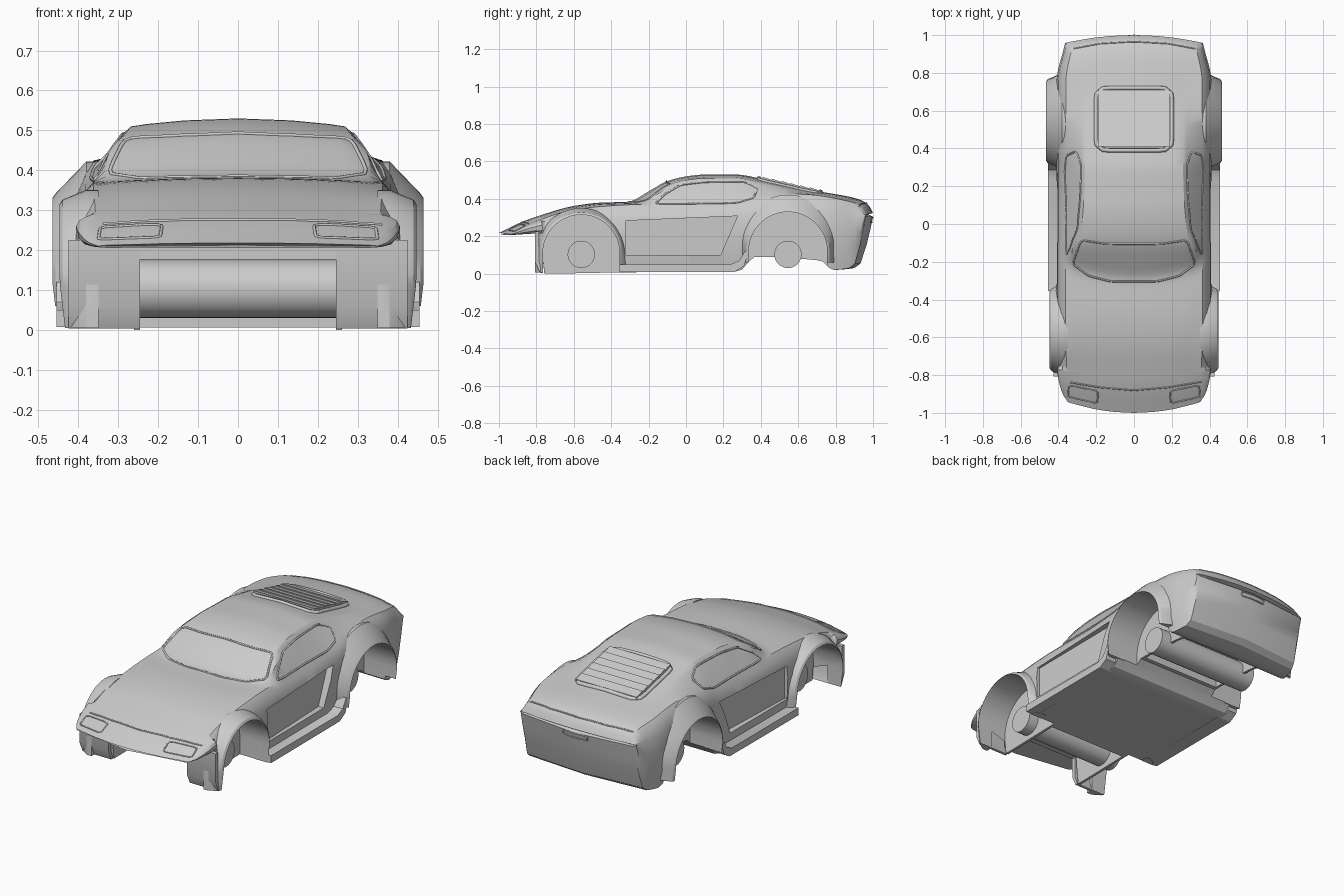
import bpy, bmesh, math
from mathutils import Vector
from mathutils.bvhtree import BVHTree

cube = bpy.data.objects.get("Cube")
if cube:
    bpy.data.objects.remove(cube, do_unlink=True)

grey = bpy.data.materials.new("body grey")
grey.use_nodes = True
grey.diffuse_color = (0.6, 0.6, 0.6, 1)
grey.node_tree.nodes["Principled BSDF"].inputs["Base Color"].default_value = (0.6, 0.6, 0.6, 1)


def add_object(name, data):
    obj = bpy.data.objects.new(name, data)
    data.materials.append(grey)
    bpy.context.scene.collection.objects.link(obj)
    return obj


def skin(name, rings, fan_caps=False):
    """Closed solid through a row of equal closed rings."""
    bm = bmesh.new()
    rows = [[bm.verts.new(p) for p in ring] for ring in rings]
    n = len(rows[0])
    for a, b in zip(rows, rows[1:]):
        for i in range(n):
            j = (i + 1) % n
            bm.faces.new((a[i], a[j], b[j], b[i]))
    for row in (rows[0][::-1], rows[-1]):
        if fan_caps:
            hub = bm.verts.new(sum((v.co for v in row), Vector()) / n)
            for i in range(n):
                bm.faces.new((row[i], row[(i + 1) % n], hub))
        else:
            bm.faces.new(row)
    bmesh.ops.recalc_face_normals(bm, faces=bm.faces[:])
    mesh = bpy.data.meshes.new(name)
    bm.to_mesh(mesh)
    bm.free()
    return add_object(name, mesh)


def prism(name, outline, inner, outer):
    """Side outline of (y, z) pushed across x; inner may vary along y."""
    start = inner if callable(inner) else lambda y: inner
    return skin(name, [[(start(y), y, z) for y, z in outline],
                       [(outer, y, z) for y, z in outline]])


def ease(keys, y):
    """Monotone smooth curve through the keys."""
    xs, vs = zip(*keys)
    y = min(max(y, xs[0]), xs[-1])
    d = [(vs[i + 1] - vs[i]) / (xs[i + 1] - xs[i]) for i in range(len(xs) - 1)]
    m = [d[0]] + [2 * a * b / (a + b) if a * b > 0 else 0 for a, b in zip(d, d[1:])] + [d[-1]]
    i = max(k for k in range(len(d)) if xs[k] <= y)
    h = xs[i + 1] - xs[i]
    t = (y - xs[i]) / h
    return (vs[i] * (1 + 2 * t) * (1 - t) ** 2 + vs[i + 1] * t * t * (3 - 2 * t)
            + h * m[i] * t * (1 - t) ** 2 + h * m[i + 1] * t * t * (t - 1))


# Body guide curves along the length
CROWN = [(-1, .218), (-.87, .28), (-.8, .305), (-.6, .362), (-.45, .38), (-.31, .384),
         (-.2, .44), (-.1, .495), (0, .52), (.1, .53), (.27, .53), (.4, .508),
         (.7, .442), (.9, .405), (.97, .375), (1, .325)]
DROP = [(-1, .002), (-.8, .014), (-.3, .008), (-.1, .02), (.6, .02), (1, .004)]
RAIL = [(-1, .2), (-.87, .27), (-.4, .3), (-.2, .31), (0, .275), (.3, .26), (.8, .26), (1, .22)]
BELT = [(-1, .213), (-.87, .262), (-.6, .342), (-.3, .37), (0, .37), (.25, .385),
        (.4, .41), (.6, .425), (.9, .385), (.97, .36), (1, .317)]
WIDTH = [(-1, .35), (-.95, .38), (-.8, .405), (-.4, .412), (.3, .41), (.75, .41), (1, .365)]
BASE = [(-1, .206), (-.79, .215), (-.77, 0), (-.3, .008), (.28, .012), (.37, .09),
        (.72, .07), (.79, .02), (.9, .03), (.93, .05), (.97, .17), (1, .305)]
BOW = [(-1, .075), (-.8, .02), (-.55, 0), (-.31, .08), (-.1, .02), (.1, 0), (.7, 0), (1, -.05)]


def body_ring(s):
    crown, drop, rail, belt, w, base, bow = (
        ease(k, s) for k in (CROWN, DROP, RAIL, BELT, WIDTH, BASE, BOW))
    up = lambda f: base + f * (belt - base)
    half = [(rail * .5, crown - drop * .25), (rail * .85, crown - drop * .7),
            (rail, crown - drop), (rail + .02, crown - drop - .12 * (crown - belt)),
            (w * .88, belt), (w * .935, up(.93)), (w * .98, up(.8)), (w, up(.6)),
            (w * .99, up(.25)), (w * .95, base)]
    loop = [(0, crown)] + half + [(0, base)] + [(-x, z) for x, z in reversed(half)]
    return [(x, s + bow * (x / .4) ** 2, z) for x, z in loop]


stations = sorted({-1 + i / 30 for i in range(61)} | {-.79, -.78, .985})
body = skin("body_shell", [body_ring(s) for s in stations], fan_caps=True)


# Wheel openings, as paths of (y, z) and outward direction
def arch(cy, cz, r, foot):
    path = [(cy - r, foot, -1, 0)]
    for i in range(25):
        a = math.pi * (1 - i / 24)
        c, s = math.cos(a), math.sin(a)
        path.append((cy + r * c, cz + r * s, c, s))
    return path + [(cy + r, foot, 1, 0)]


FRONT, REAR = (-.56, .11, .205), (.545, .12, .21)
cutters = []
door = [(-.32, .283), (.275, .308), (.185, .1), (-.32, .1)]
for side in (1, -1):
    for wheel in (FRONT, REAR):
        well = [(y, z) for y, z, _, _ in arch(*wheel, -.1)]
        cutters.append(prism("well_cutter", well, side * .26, side * .6))
    cutters.append(prism("door_cutter", door, lambda y: side * (.392 - .04 * (y + .3)), side * .6))

# Open channels under the nose and the tail, for the axles
for y0, y1 in ((-.9, -.39), (.39, .72)):
    channel = [(y0, -.1), (y0, .176), (y1, .176), (y1, -.1)]
    cutters.append(prism("channel_cutter", channel, -.245, .245))

# Cut the openings one at a time, keeping only the finished shell
bpy.context.view_layer.objects.active = body
for cutter in cutters:
    cutter.hide_render = True
    mod = body.modifiers.new("cut", "BOOLEAN")
    mod.operation = "DIFFERENCE"
    mod.solver = "MANIFOLD"
    mod.object = cutter
    bpy.ops.object.modifier_apply(modifier=mod.name)
    bpy.data.objects.remove(cutter, do_unlink=True)

# Flared wheel arches, blended into the body sides
solids = [body]
for label, wheel, foot, reach, spread in (("front", FRONT, .005, .447, -.006),
                                          ("rear", REAR, .06, .465, .05)):
    for side, hand in ((1, "left"), (-1, "right")):
        rings = []
        for y, z, c, s in arch(*wheel, foot):
            out = reach - .012 * max(0, .12 - z) / .1
            off = .042 + spread * s
            rings.append([(side * x, y + c * o, z + s * o) for x, o in
                          ((.35, 0), (out, 0), (out - .008, .012), (.38, off), (.35, off))])
        solids.append(skin(f"{label}_{hand}_flare", rings))

# Front apron below the nose, open in the middle for the axle
apron = [(-.808, .225), (-.806, .06), (-.78, .004), (-.765, .004), (-.785, .06), (-.785, .225)]
lintel = [(-.808, .225), (-.808, .176), (-.765, .176), (-.765, .225)]
solids += [prism("left_apron", apron, .245, .425), prism("right_apron", apron, -.245, -.425),
           prism("apron_lintel", lintel, -.245, .245)]

# Side skirts that turn up ahead of the rear wheels
skirt = [(-.355, .008), (.26, .01), (.31, .04), (.335, .12), (.315, .12),
         (.285, .07), (.24, .05), (-.355, .05)]
for side, hand in ((1, "left"), (-1, "right")):
    solids.append(prism(f"{hand}_skirt", skirt, side * .37, side * .455))

# Axle tubes
for label, (cy, _, _) in (("front", FRONT), ("rear", REAR)):
    ring = [(cy + .073 * math.cos(i * math.pi / 16), .103 + .073 * math.sin(i * math.pi / 16))
            for i in range(32)]
    solids.append(prism(f"{label}_axle", ring, -.32, .32))

# Rear window louvres, lying on the sloping deck
for i in range(6):
    y = .435 + i * .05
    z = ease(CROWN, y)
    slat = [(y - .025, z - .01), (y - .025, z + .017), (y + .025, z), (y + .025, z - .025)]
    solids.append(prism(f"louvre_slat_{i + 1}", slat, -.19, .19))

# Smooth panels with crisp edges
for solid in solids:
    mesh = solid.data
    mesh.shade_smooth()
    mesh.set_sharp_from_angle(angle=math.radians(28))

# Trim lines laid on the body surface
tree = BVHTree.FromPolygons([v.co.copy() for v in body.data.vertices],
                            [tuple(p.vertices) for p in body.data.polygons])


def trim(name, outline, view, size=.005, closed=True, flip=1):
    pts = [Vector(p) for p in outline]
    for _ in range(2 if closed else 0):
        pts = [p for a, b in zip(pts, pts[1:] + pts[:1]) for p in (a.lerp(b, .1), a.lerp(b, .9))]
    ends = zip(pts, pts[1:] + pts[:1] if closed else pts[1:])
    dense = [a.lerp(b, t / 8) for a, b in ends for t in range(8)]
    hits = []
    for u, v in dense:
        start, ray = {"top": ((u * flip, v, 2), (0, 0, -1)),
                      "side": ((2 * flip, u, v), (-flip, 0, 0)),
                      "back": ((u, 2, v), (0, -1, 0))}[view]
        hit = tree.ray_cast(Vector(start), Vector(ray))[0]
        if hit:
            hits.append(hit)
    curve = bpy.data.curves.new(name, "CURVE")
    curve.dimensions = "3D"
    curve.bevel_depth = size
    curve.bevel_resolution = 1
    line = curve.splines.new("POLY")
    line.points.add(max(len(hits) - 1, 0))
    for point, hit in zip(line.points, hits):
        point.co = (*hit, 1)
    line.use_cyclic_u = closed
    add_object(name, curve)


def both(half):
    return half + [(-x, y) for x, y in reversed(half)]


trim("windscreen_trim", both([(.12, -.305), (.24, -.275), (.325, -.21), (.28, -.085),
                              (.15, -.105)]), "top")
trim("louvre_frame", both([(.2, .39), (.2, .72)]), "top", .012)
trim("hood_edge", both([(.36, -.835), (.18, -.865), (.01, -.88)]), "top", .004, False)
trim("tail_edge", both([(.34, .925), (.18, .955), (.01, .965)]), "top", .004, False)
trim("plate_frame", both([(.075, .275), (.075, .3)]), "back", .004)
window = [(-.165, .372), (-.12, .42), (-.03, .475), (.1, .49), (.31, .492),
          (.385, .455), (.36, .405), (.27, .378)]
lamp = [(.195, -.95), (.19, -.885), (.345, -.855), (.35, -.915)]
for side, hand in ((1, "left"), (-1, "right")):
    trim(f"{hand}_window_trim", window, "side", flip=side)
    trim(f"{hand}_lamp_trim", lamp, "top", .004, flip=side)
